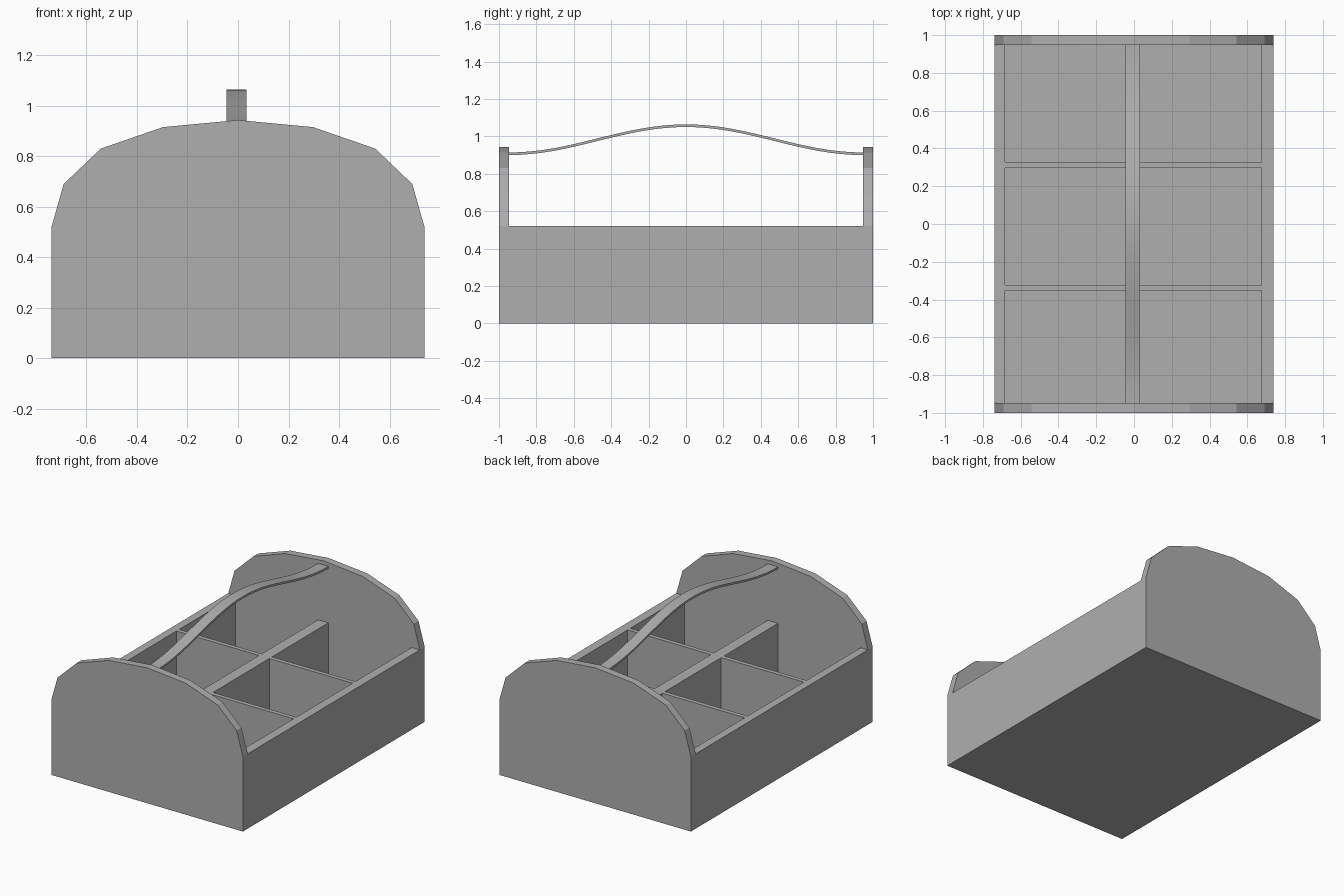
import bpy, bmesh, math

cube = bpy.data.objects.get("Cube")
if cube:
    bpy.data.objects.remove(cube, do_unlink=True)

GREY = (0.43, 0.43, 0.43, 1)
grey = bpy.data.materials.new("plain_grey")
grey.use_nodes = True
grey.diffuse_color = GREY
grey.node_tree.nodes["Principled BSDF"].inputs["Base Color"].default_value = GREY


def prism(name, outline, offset):
    """Closed solid: outline polygon swept along offset."""
    bm = bmesh.new()
    face = bm.faces.new([bm.verts.new(p) for p in outline])
    swept = bmesh.ops.extrude_face_region(bm, geom=[face])
    verts = [v for v in swept["geom"] if isinstance(v, bmesh.types.BMVert)]
    bmesh.ops.translate(bm, verts=verts, vec=offset)
    bmesh.ops.recalc_face_normals(bm, faces=bm.faces)
    mesh = bpy.data.meshes.new(name)
    bm.to_mesh(mesh)
    bm.free()
    mesh.materials.append(grey)
    obj = bpy.data.objects.new(name, mesh)
    bpy.context.collection.objects.link(obj)
    return obj


def box(name, x0, x1, y0, y1, z0, z1):
    return prism(name, [(x0, y0, z0), (x1, y0, z0), (x1, y1, z0), (x0, y1, z0)],
                 (0, 0, z1 - z0))


W, RIM, END, FLOOR = 0.738, 0.521, 0.947, 0.03
GRIP_L, GRIP_R = -0.046, 0.033

# Tray: floor, long walls and dividers
box("floor", -W, W, -END, END, 0, FLOOR)
box("left_wall", 0.675, W, -END, END, FLOOR, RIM)
box("right_wall", -W, -0.682, -END, END, FLOOR, RIM)
box("centre_divider", GRIP_L, GRIP_R, -END, END, FLOOR, RIM)
for name, y in (("front_divider", -0.337), ("back_divider", 0.312)):
    box(name + "_left", GRIP_R, 0.675, y - 0.015, y + 0.015, FLOOR, RIM)
    box(name + "_right", -0.682, GRIP_L, y - 0.015, y + 0.015, FLOOR, RIM)

# Arched end panels
half = [(W, 0), (W, RIM), (0.69, 0.69), (0.543, 0.83), (0.297, 0.915)]
arch = half + [(0, 0.943)] + [(-x, z) for x, z in reversed(half)]
for name, y in (("front_panel", -1), ("back_panel", END)):
    prism(name, [(x, y, z) for x, z in arch], (0, 1 - END, 0))

# Curved carrying handle
STEPS = 32
ys = [END * (2 * i / STEPS - 1) for i in range(STEPS + 1)]
curve = [(y, 0.975 + 0.075 * math.cos(math.pi * y / END)) for y in ys]
outline = [(GRIP_L, y, z) for y, z in curve]
outline += [(GRIP_L, y, z + 0.014) for y, z in reversed(curve)]
handle = prism("handle", outline, (GRIP_R - GRIP_L, 0, 0))
bpy.ops.object.select_all(action="DESELECT")
handle.select_set(True)
bpy.context.view_layer.objects.active = handle
bpy.ops.object.shade_smooth_by_angle(angle=math.radians(30))
